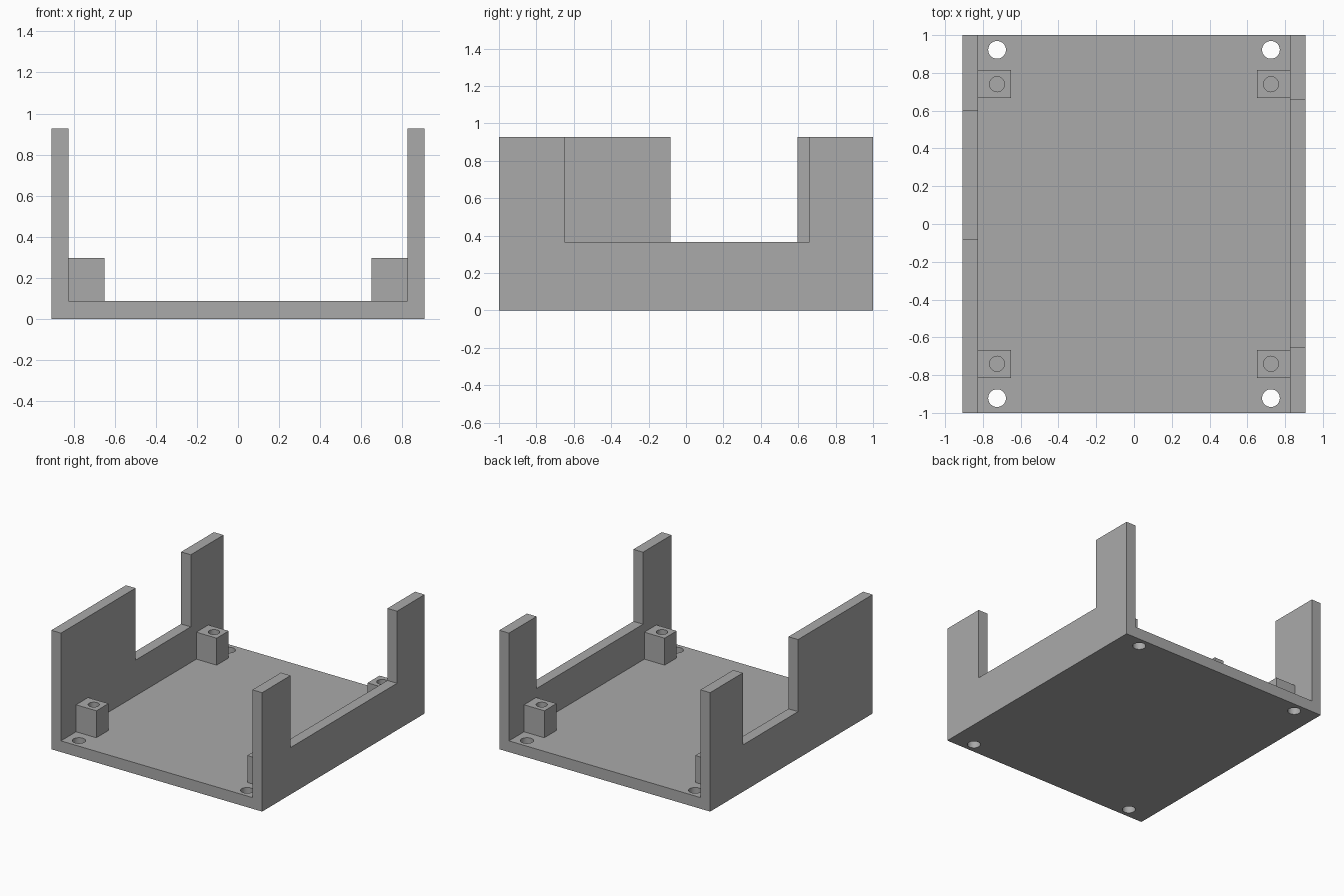
import bpy
import bmesh
from mathutils import Matrix, Vector

if "Cube" in bpy.data.objects:
    bpy.data.objects.remove(bpy.data.objects["Cube"])

HALF_W, INNER, HALF_L = 0.908, 0.825, 1.0
FLOOR, LEDGE, TOP = 0.087, 0.365, 0.926
HOLE_X = 0.725

grey = bpy.data.materials.new("plain grey")
grey.use_nodes = True
colour = (0.4, 0.4, 0.4, 1)
grey.diffuse_color = colour
grey.node_tree.nodes["Principled BSDF"].inputs["Base Color"].default_value = colour


def finish(name, bm):
    bmesh.ops.recalc_face_normals(bm, faces=bm.faces)
    mesh = bpy.data.meshes.new(name)
    bm.to_mesh(mesh)
    bm.free()
    mesh.materials.append(grey)
    obj = bpy.data.objects.new(name, mesh)
    bpy.context.collection.objects.link(obj)
    return obj


def box(name, low, high):
    low, high = Vector(low), Vector(high)
    bm = bmesh.new()
    place = Matrix.Translation((low + high) / 2) @ Matrix.Diagonal((high - low).to_4d())
    bmesh.ops.create_cube(bm, size=1, matrix=place)
    return finish(name, bm)


def cylinder(name, x, y, radius, bottom, top):
    bm = bmesh.new()
    bmesh.ops.create_cone(bm, cap_ends=True, segments=32, radius1=radius, radius2=radius,
                          depth=top - bottom,
                          matrix=Matrix.Translation((x, y, (bottom + top) / 2)))
    return finish(name, bm)


def cut(target, cutter):
    # Apply the cut, then drop the cutter
    mod = target.modifiers.new("cut", "BOOLEAN")
    mod.operation = "DIFFERENCE"
    mod.solver = "EXACT"
    mod.object = cutter
    cutter.hide_render = True
    bpy.ops.object.select_all(action="DESELECT")
    bpy.context.view_layer.objects.active = target
    target.select_set(True)
    bpy.ops.object.modifier_apply(modifier=mod.name)
    bpy.data.objects.remove(cutter)


def smooth(obj):
    bpy.ops.object.select_all(action="DESELECT")
    bpy.context.view_layer.objects.active = obj
    obj.select_set(True)
    bpy.ops.object.shade_smooth_by_angle()


# Tray: U-shaped section drawn along its length
half = [(HALF_W, 0), (HALF_W, TOP), (INNER, TOP), (INNER, FLOOR)]
section = half + [(-x, z) for x, z in reversed(half)]
bm = bmesh.new()
face = bm.faces.new([bm.verts.new((x, -HALF_L, z)) for x, z in section])
pulled = bmesh.ops.extrude_face_region(bm, geom=[face])["geom"]
bmesh.ops.translate(bm, vec=(0, 2 * HALF_L, 0),
                    verts=[v for v in pulled if isinstance(v, bmesh.types.BMVert)])
tray = finish("tray", bm)

# Openings in the two side walls
for side, front, back in ((1, -0.65, 0.66), (-1, -0.082, 0.597)):
    xs = sorted((side * 0.7, side * 1.1))
    cut(tray, box("wall_opening", (xs[0], front, LEDGE), (xs[1], back, 1.2)))

# Corner screw holes through the floor, and bored standoff blocks beside them
for side, across in ((1, "left"), (-1, "right")):
    for end, along in ((1, "back"), (-1, "front")):
        x = side * HOLE_X
        cut(tray, cylinder("screw_hole", x, end * 0.922, 0.047, -0.1, 0.2))
        xs = sorted((side * 0.65, side * INNER))
        y = end * 0.74
        block = box(f"standoff_{along}_{across}", (xs[0], y - 0.074, FLOOR),
                    (xs[1], y + 0.074, 0.297))
        cut(block, cylinder("standoff_bore", x, y, 0.04, 0, 0.4))
        smooth(block)
smooth(tray)
